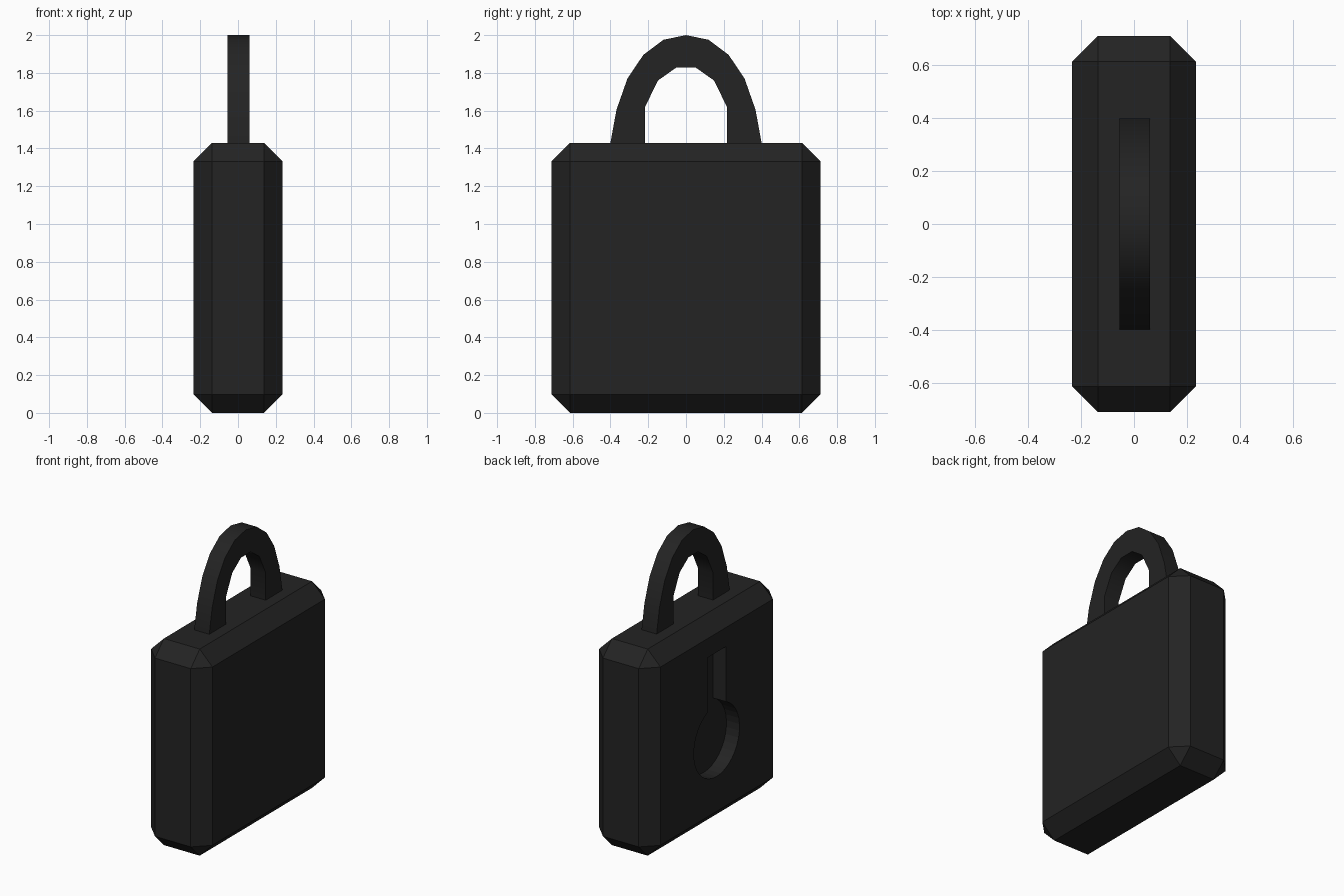
import bpy, bmesh, math

if "Cube" in bpy.data.objects:
    bpy.data.objects.remove(bpy.data.objects["Cube"])

black = bpy.data.materials.new("matte_black")
black.diffuse_color = (0.017, 0.017, 0.017, 1)
black.use_nodes = True
black.node_tree.nodes["Principled BSDF"].inputs["Base Color"].default_value = black.diffuse_color


def add_object(name, bm):
    bmesh.ops.recalc_face_normals(bm, faces=bm.faces[:])
    mesh = bpy.data.meshes.new(name)
    bm.to_mesh(mesh)
    bm.free()
    mesh.materials.append(black)
    obj = bpy.data.objects.new(name, mesh)
    bpy.context.collection.objects.link(obj)
    return obj


def slab(name, outline, x0, x1):
    """Extrude a closed (y, z) outline from x0 to x1."""
    bm = bmesh.new()
    face = bm.faces.new([bm.verts.new((x0, y, z)) for y, z in outline])
    new = bmesh.ops.extrude_face_region(bm, geom=[face])["geom"]
    verts = [v for v in new if isinstance(v, bmesh.types.BMVert)]
    bmesh.ops.translate(bm, verts=verts, vec=(x1 - x0, 0, 0))
    return add_object(name, bm)


def activate(obj):
    bpy.ops.object.select_all(action='DESELECT')
    obj.select_set(True)
    bpy.context.view_layer.objects.active = obj


# Body: chamfered box
W, D, H = 0.47, 1.425, 1.43
bm = bmesh.new()
bmesh.ops.create_cube(bm, size=1)
for v in bm.verts:
    v.co = (v.co.x * W, v.co.y * D, (v.co.z + 0.5) * H)
bmesh.ops.bevel(bm, geom=bm.edges[:], offset=0.098, segments=1,
                affect='EDGES', profile=0.5)
body = add_object("lock_body", bm)

# Keyhole recess on the -x side: round hole with a slot rising from it
R, HALF, CZ, TOP = 0.25, 0.1, 0.59, 1.2
start = math.pi / 2 + math.asin(HALF / R)
sweep = 2 * math.pi - 2 * math.asin(HALF / R)
N = 30
hole = [(R * math.cos(start + sweep * i / N), CZ + R * math.sin(start + sweep * i / N))
        for i in range(N + 1)]
hole += [(HALF, TOP), (-HALF, TOP)]
cutter = slab("keyhole_cutter", hole, -W / 2 - 0.2, -W / 2 + 0.1)
cutter.hide_render = True

cut = body.modifiers.new("keyhole", 'BOOLEAN')
cut.operation = 'DIFFERENCE'
cut.solver = 'EXACT'
cut.object = cutter
activate(body)
bpy.ops.object.modifier_apply(modifier=cut.name)
bpy.data.objects.remove(cutter, do_unlink=True)

# Shackle: flat arch, half profiles mirrored across y = 0
outer = [(0.40, 1.38), (0.40, 1.43), (0.368, 1.605), (0.31, 1.77),
         (0.226, 1.895), (0.12, 1.975)]
inner = [(0.217, 1.38), (0.217, 1.62), (0.148, 1.76), (0.052, 1.828)]


def mirror(points):
    return [(-y, z) for y, z in reversed(points)]


arch = outer + [(0, 2.0)] + mirror(outer)
arch += list(reversed(inner + mirror(inner)))
shackle = slab("shackle", arch, -0.055, 0.06)
activate(shackle)
bpy.ops.object.shade_smooth_by_angle(angle=math.radians(40))
